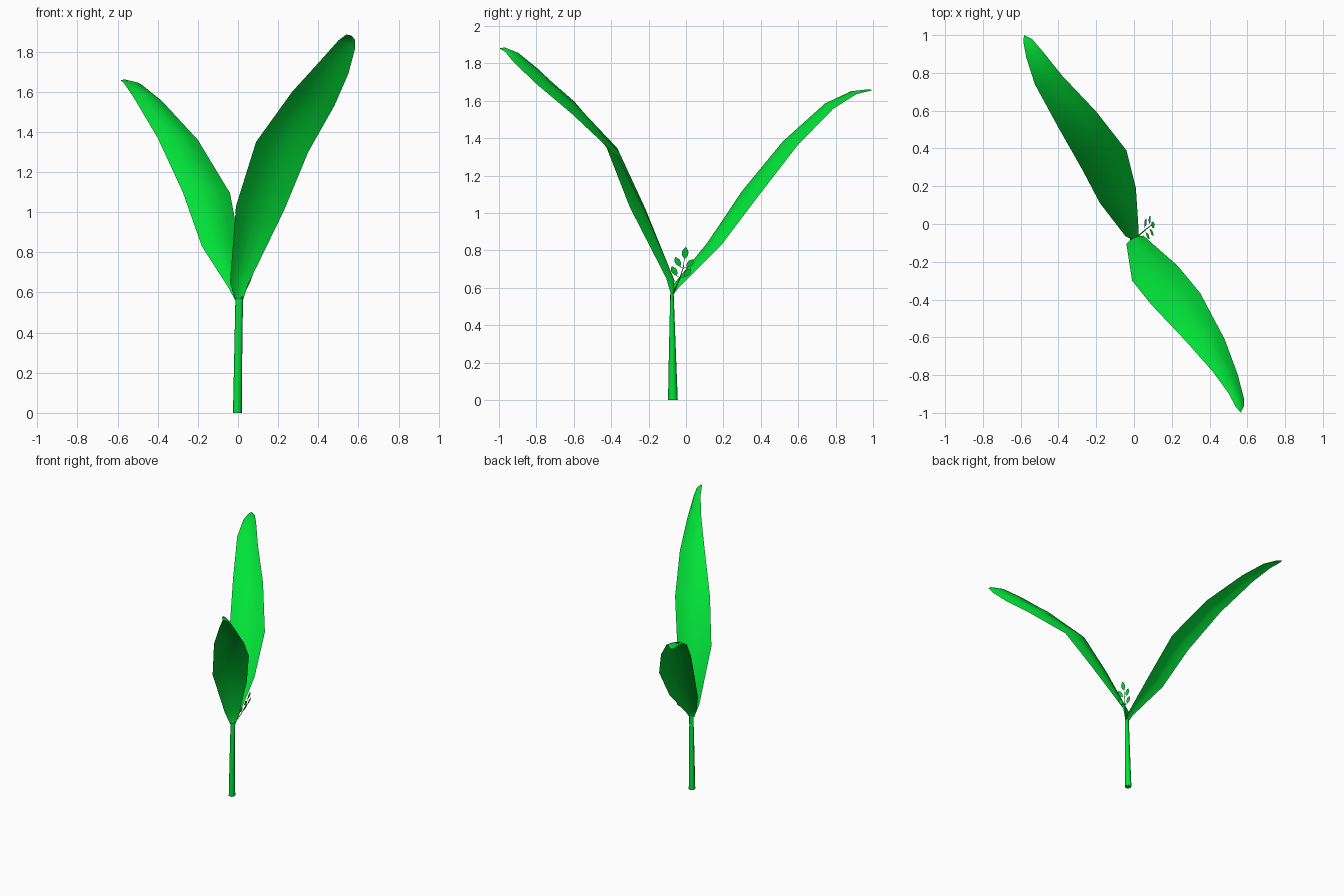
import bpy, bmesh, math
from mathutils import Vector

if "Cube" in bpy.data.objects:
    bpy.data.objects.remove(bpy.data.objects["Cube"])

# One fresh green for the whole seedling
GREEN = bpy.data.materials.new("fresh green")
GREEN.diffuse_color = (0.0005, 0.77, 0.04, 1)
GREEN.use_nodes = True
GREEN.node_tree.nodes["Principled BSDF"].inputs["Base Color"].default_value = GREEN.diffuse_color


def finish(bm, name, smooth=True):
    bmesh.ops.remove_doubles(bm, verts=bm.verts, dist=0.0005)
    bmesh.ops.recalc_face_normals(bm, faces=bm.faces)
    me = bpy.data.meshes.new(name)
    bm.to_mesh(me)
    bm.free()
    me.materials.append(GREEN)
    for p in me.polygons:
        p.use_smooth = smooth
    ob = bpy.data.objects.new(name, me)
    bpy.context.collection.objects.link(ob)
    return ob


def bridge(bm, rows, closed=False):
    for a, b in zip(rows, rows[1:]):
        n = len(a)
        for i in range(n if closed else n - 1):
            j = (i + 1) % n
            bm.faces.new((a[i], a[j], b[j], b[i]))


def blade(name, stations, bulge=0.13, n=4):
    """Leaf sheet from (left edge, right edge) pairs, arched upward across."""
    st = [(Vector(l), Vector(r)) for l, r in stations]
    mids = [(l + r) / 2 for l, r in st]
    bm = bmesh.new()
    rows = []
    for k, (l, r) in enumerate(st):
        along = mids[min(k + 1, len(st) - 1)] - mids[max(k - 1, 0)]
        up = (r - l).cross(along).normalized()
        if up.z < 0:
            up = -up
        w = (r - l).length * bulge
        rows.append([bm.verts.new(l.lerp(r, i / n) + up * w * 4 * (i / n) * (1 - i / n))
                     for i in range(n + 1)])
    bridge(bm, rows)
    return finish(bm, name)


def tube(name, rings, sides):
    """Tapered tube from (centre, x radius, y radius) rings."""
    bm = bmesh.new()
    rows = [[bm.verts.new((c[0] + rx * math.cos(math.tau * i / sides),
                           c[1] + ry * math.sin(math.tau * i / sides), c[2]))
             for i in range(sides)] for c, rx, ry in rings]
    bridge(bm, rows, closed=True)
    bm.faces.new(rows[0])
    bm.faces.new(rows[-1])
    ob = finish(bm, name)
    bpy.context.view_layer.objects.active = ob
    ob.select_set(True)
    bpy.ops.object.shade_smooth_by_angle(angle=math.radians(65))
    ob.select_set(False)


# Stem: round foot flattening toward the top
tube("stem", [((-0.003, -0.070, 0.0), 0.022, 0.026),
              ((0.001, -0.073, 0.28), 0.020, 0.018),
              ((0.006, -0.075, 0.572), 0.019, 0.009)], 8)

# Taller leaf, arching to the front right
blade("front_leaf", [
    ((-0.012, -0.080, 0.562), (0.025, -0.070, 0.562)),
    ((-0.040, -0.105, 0.65), (0.050, -0.062, 0.64)),
    ((-0.010, -0.30, 1.03), (0.23, -0.22, 1.01)),
    ((0.09, -0.425, 1.35), (0.35, -0.365, 1.30)),
    ((0.27, -0.615, 1.60), (0.48, -0.61, 1.53)),
    ((0.42, -0.785, 1.765), (0.55, -0.80, 1.69)),
    ((0.50, -0.895, 1.855), (0.582, -0.925, 1.81)),
    ((0.54, -0.97, 1.885), (0.582, -0.965, 1.86)),
    ((0.565, -0.998, 1.88), (0.565, -0.998, 1.88))])

# Shorter leaf, arching to the back left
blade("back_leaf", [
    ((-0.015, -0.080, 0.562), (0.022, -0.068, 0.562)),
    ((-0.045, -0.065, 0.62), (0.025, -0.040, 0.60)),
    ((-0.18, 0.11, 0.83), (0.01, 0.19, 0.83)),
    ((-0.275, 0.29, 1.10), (-0.04, 0.39, 1.095)),
    ((-0.40, 0.51, 1.37), (-0.20, 0.595, 1.36)),
    ((-0.525, 0.74, 1.58), (-0.38, 0.785, 1.555)),
    ((-0.57, 0.88, 1.645), (-0.48, 0.91, 1.635)),
    ((-0.585, 0.96, 1.656), (-0.54, 0.98, 1.652)),
    ((-0.583, 1.0, 1.658), (-0.583, 1.0, 1.658))])

# Small sprig: thin stalk with leaflets spread in one leaning plane
tube("sprig_stalk", [((0.010, -0.074, 0.56), 0.004, 0.004),
                     ((0.055, -0.035, 0.645), 0.003, 0.003),
                     ((0.080, -0.014, 0.71), 0.002, 0.002),
                     ((0.090, -0.008, 0.765), 0.001, 0.001)], 5)

SIDE = Vector((-0.16, 0.97, -0.12)).normalized()
RISE = Vector((0.28, 0.10, 0.95)).normalized()


def leaflet(bm, base, angle, length, width, stalk=0.0):
    """Pointed leaflet on a thin flat stalk, turned by angle from RISE."""
    base = Vector(base)
    tip = base + SIDE * math.copysign(stalk, angle) + RISE * stalk * 0.3
    if stalk:
        t = RISE * 0.0015
        bm.faces.new([bm.verts.new(p) for p in (base - t, tip - t, tip + t, base + t)])
    d = RISE * math.cos(angle) + SIDE * math.sin(angle)
    s = SIDE * math.cos(angle) - RISE * math.sin(angle)
    outline = [(0, 0), (0.3, 0.42), (0.6, 0.5), (0.85, 0.25), (1, 0),
               (0.85, -0.25), (0.6, -0.5), (0.3, -0.42)]
    bm.faces.new([bm.verts.new(tip + d * a * length + s * b * width) for a, b in outline])


bm = bmesh.new()
leaflet(bm, (0.090, -0.008, 0.752), 0.0, 0.070, 0.036)
for base, size, stalk in (((0.058, -0.031, 0.655), 0.062, 0.018),
                          ((0.080, -0.014, 0.705), 0.062, 0.016)):
    for sign in (-1, 1):
        leaflet(bm, base, sign * 0.6, size, size * 0.5, stalk)
finish(bm, "sprig_leaflets", smooth=False)
